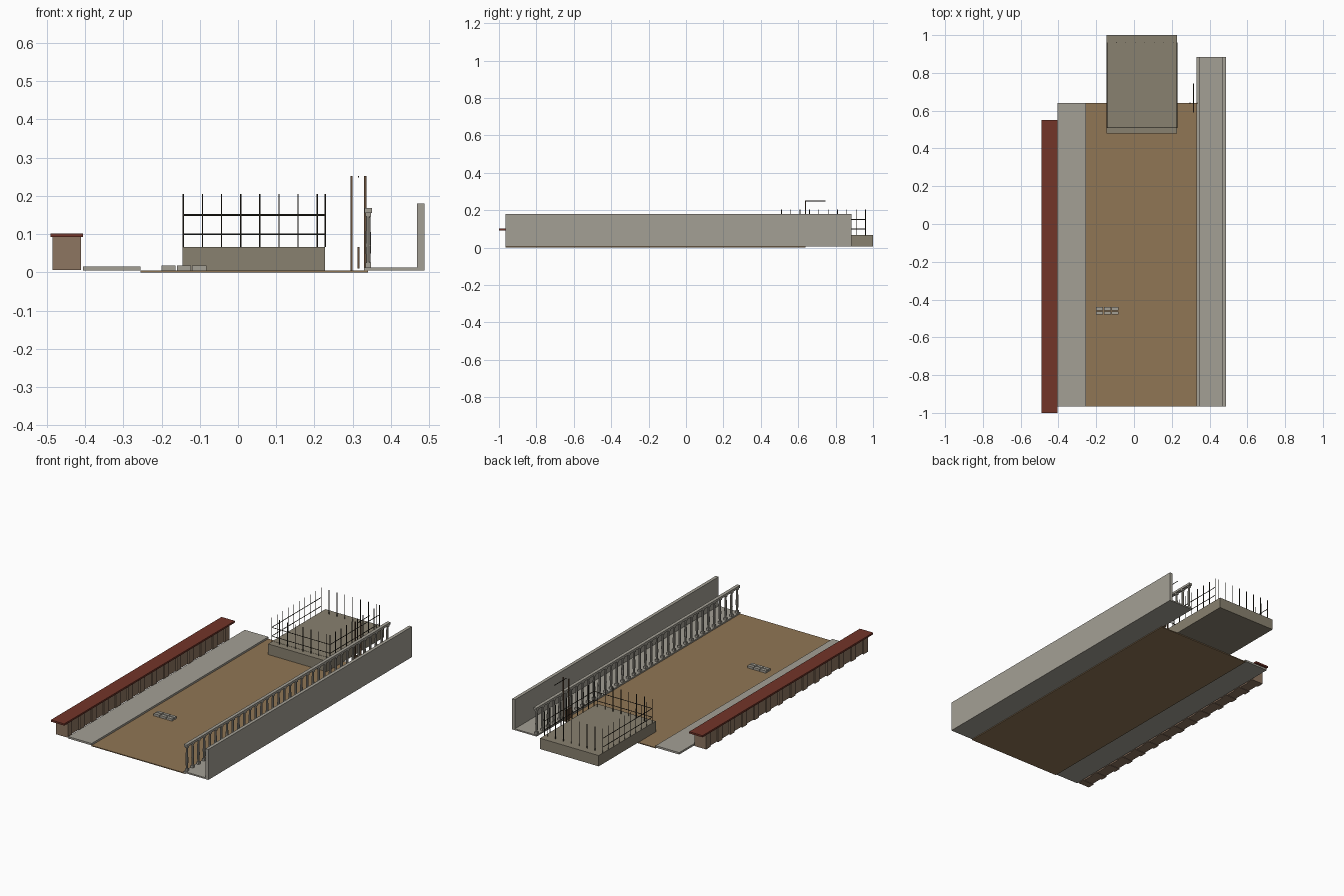
import bpy, bmesh
from mathutils import Matrix, Vector

if "Cube" in bpy.data.objects:
    bpy.data.objects.remove(bpy.data.objects["Cube"])


def material(name, rgb):
    m = bpy.data.materials.new(name)
    m.diffuse_color = (*rgb, 1)
    m.use_nodes = True
    m.node_tree.nodes["Principled BSDF"].inputs["Base Color"].default_value = m.diffuse_color
    return m


STONE = material("stone", (0.37, 0.35, 0.30))
EARTH = material("earth", (0.28, 0.18, 0.09))
RED = material("red_tile", (0.17, 0.035, 0.022))
CLAY = material("clay", (0.27, 0.18, 0.12))
DECK = material("deck", (0.25, 0.22, 0.16))
IRON = material("iron", (0.035, 0.03, 0.02))
WOOD = material("wood", (0.14, 0.08, 0.045))


def add_box(bm, x0, x1, y0, y1, z0, z1):
    size = Vector((x1 - x0, y1 - y0, z1 - z0))
    mid = Vector((x0 + x1, y0 + y1, z0 + z1)) / 2
    bmesh.ops.create_cube(bm, size=1, matrix=Matrix.Translation(mid) @ Matrix.Diagonal((*size, 1)))


def add_rod(bm, a, b, r, sides=6, r2=None):
    a, b = Vector(a), Vector(b)
    rot = (b - a).to_track_quat('Z', 'Y').to_matrix().to_4x4()
    bmesh.ops.create_cone(bm, cap_ends=True, segments=sides, radius1=r, radius2=r if r2 is None else r2,
                          depth=(b - a).length, matrix=Matrix.Translation((a + b) / 2) @ rot)


def finish(name, bm, mat):
    me = bpy.data.meshes.new(name)
    bm.to_mesh(me)
    bm.free()
    me.materials.append(mat)
    ob = bpy.data.objects.new(name, me)
    bpy.context.collection.objects.link(ob)
    return ob


def boxes(name, mat, *items):
    bm = bmesh.new()
    for b in items:
        add_box(bm, *b)
    return finish(name, bm, mat)


# Ground, pavement and walled walkway
boxes("ground", EARTH, (-0.255, 0.34, -0.965, 0.64, 0, 0.005))
boxes("left_pavement", STONE, (-0.405, -0.255, -0.965, 0.64, 0.005, 0.016))
boxes("right_walkway", STONE, (0.33, 0.487, -0.965, 0.885, 0.005, 0.013))
boxes("right_wall", STONE, (0.468, 0.487, -0.965, 0.885, 0.005, 0.18))

# Low wall with pilasters and a red coping
n = 14
step = (0.51 + 0.96 - 0.04) / (n - 1)
boxes("low_wall", CLAY, (-0.478, -0.418, -0.95, 0.50, 0.008, 0.092))
boxes("low_wall_pilasters", CLAY,
      *[(-0.485, -0.41, -0.96 + i * step, -0.92 + i * step, 0.006, 0.092) for i in range(n)])
boxes("wall_coping", RED, (-0.49, -0.405, -1.0, 0.55, 0.092, 0.102))

# Balustrade along the walkway
boxes("handrail", STONE, (0.331, 0.350, -0.965, 0.885, 0.155, 0.168))
bm = bmesh.new()
count = 36
for i in range(count):
    y = -0.95 + i * 1.82 / (count - 1)
    add_box(bm, 0.333, 0.348, y - 0.008, y + 0.008, 0.013, 0.026)
    add_rod(bm, (0.3405, y, 0.026), (0.3405, y, 0.07), 0.0055, 8, 0.0075)
    add_rod(bm, (0.3405, y, 0.07), (0.3405, y, 0.146), 0.0075, 8, 0.0055)
    add_box(bm, 0.333, 0.348, y - 0.008, y + 0.008, 0.146, 0.155)
finish("balusters", bm, STONE)

# Raised platform with its front strip
boxes("platform", DECK, (-0.145, 0.228, 0.52, 1.0, 0.005, 0.067))
boxes("platform_front_step", DECK, (-0.145, 0.228, 0.48, 0.52, 0.005, 0.066))

# Fence posts and rails round the platform
XL, XR, YF, YB = -0.143, 0.228, 0.51, 0.96
bm = bmesh.new()
for i in range(8):
    for y in (YF, YB):
        add_rod(bm, (XL + i * 0.05, y, 0.066), (XL + i * 0.05, y, 0.205), 0.002)
for i in range(10):
    y = YF + i * 0.05
    for x in ((XL, XR) if 0 < i < 9 else (XR,)):
        add_rod(bm, (x, y, 0.066), (x, y, 0.205), 0.002)
finish("fence_posts", bm, IRON)
bm = bmesh.new()
for z in (0.10, 0.15):
    add_rod(bm, (XL, YF, z), (XR, YF, z), 0.002)
    for x in (XL, XR):
        add_rod(bm, (x, YF, z), (x, YB, z), 0.002)
finish("fence_rails", bm, IRON)

# Twin-pole frame with arm and a small post
boxes("frame_poles", WOOD, *[(x - 0.003, x + 0.003, 0.636, 0.642, 0.005, 0.252) for x in (0.297, 0.333)])
bm = bmesh.new()
add_rod(bm, (0.315, 0.635, 0.25), (0.315, 0.745, 0.25), 0.002)
finish("frame_arm", bm, IRON)
boxes("frame_low_post", WOOD, (0.312, 0.318, 0.59, 0.645, 0.01, 0.067))

# Small paving blocks on the ground
boxes("paving_blocks", STONE,
      *[(-0.2 + 0.04 * i, -0.163 + 0.04 * i, y, y + 0.018, 0.005, 0.018)
        for i in range(3) for y in (-0.48, -0.457)])
